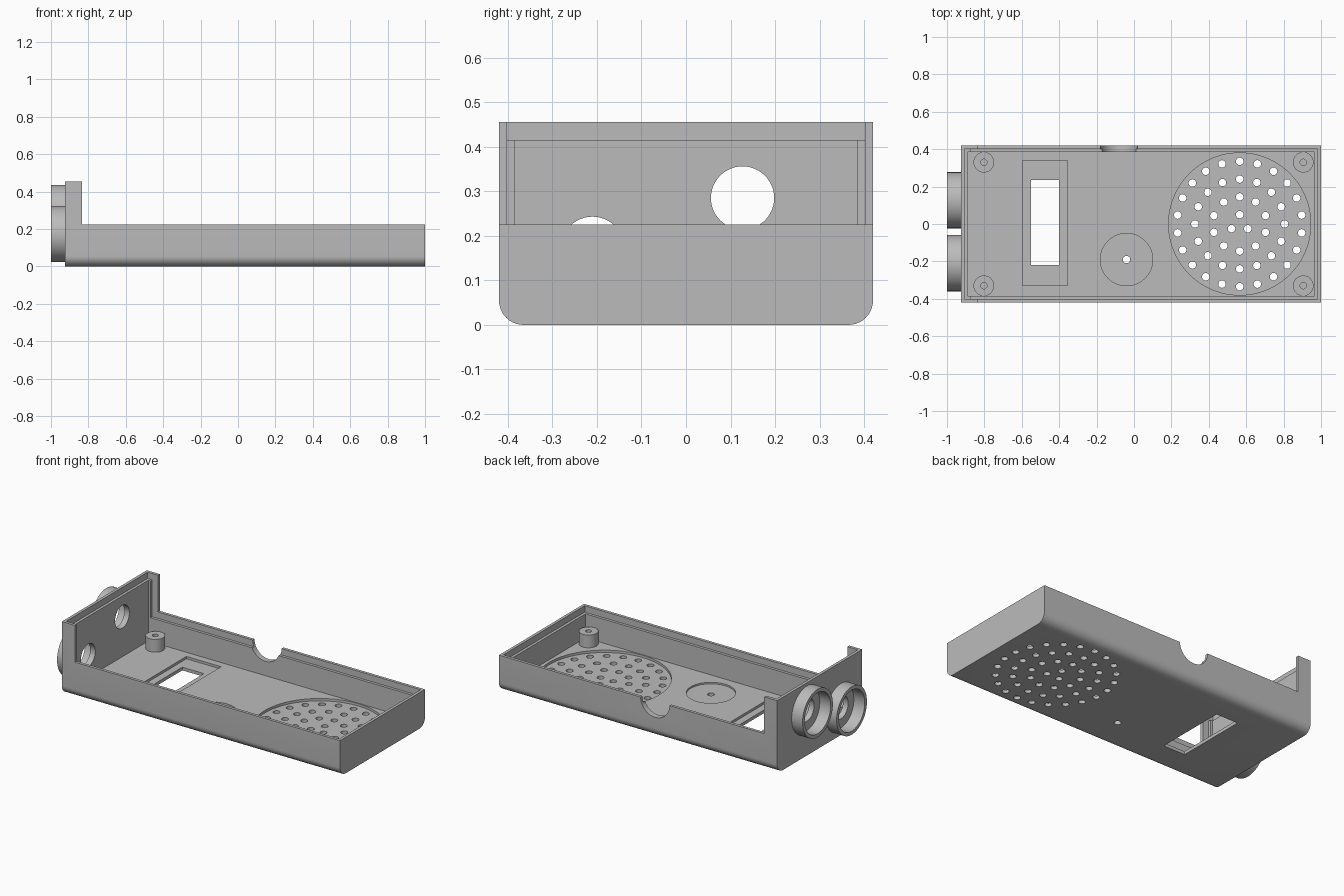
import bpy, bmesh, math
from mathutils import Matrix, Vector

cube = bpy.data.objects.get("Cube")
if cube:
    bpy.data.objects.remove(cube, do_unlink=True)

# One plain grey plastic
GREY = (0.5, 0.5, 0.5, 1)
mat = bpy.data.materials.new("grey_plastic")
mat.use_nodes = True
mat.diffuse_color = GREY
mat.node_tree.nodes["Principled BSDF"].inputs["Base Color"].default_value = GREY


def make(name, bm):
    bmesh.ops.recalc_face_normals(bm, faces=bm.faces[:])
    me = bpy.data.meshes.new(name)
    bm.to_mesh(me)
    bm.free()
    me.materials.append(mat)
    ob = bpy.data.objects.new(name, me)
    bpy.context.collection.objects.link(ob)
    return ob


def box(bm, x, y, z):
    size = (x[1] - x[0], y[1] - y[0], z[1] - z[0])
    mid = Vector((x[0] + x[1], y[0] + y[1], z[0] + z[1])) / 2
    m = Matrix.Translation(mid) @ Matrix.Diagonal((*size, 1))
    return bmesh.ops.create_cube(bm, size=1, matrix=m)["verts"]


def cylinder(bm, center, r, depth, axis="Z", seg=48):
    turn = {"X": Matrix.Rotation(math.pi / 2, 4, "Y"),
            "Y": Matrix.Rotation(math.pi / 2, 4, "X"), "Z": Matrix()}[axis]
    bmesh.ops.create_cone(bm, cap_ends=True, segments=seg, radius1=r, radius2=r,
                          depth=depth, matrix=Matrix.Translation(center) @ turn)


def lathe(name, profile, matrix, seg=48):
    """Closed (radius, height) profile turned about z, then placed."""
    bm = bmesh.new()
    rings = [[bm.verts.new((r * math.cos(2 * math.pi * i / seg),
                            r * math.sin(2 * math.pi * i / seg), h))
              for i in range(seg)] for r, h in profile]
    for a, b in zip(rings, rings[1:] + rings[:1]):
        for i in range(seg):
            j = (i + 1) % seg
            bm.faces.new((a[i], a[j], b[j], b[i]))
    bm.transform(matrix)
    return make(name, bm)


def cut(target, bm):
    cutter = make("cutter", bm)
    cutter.hide_render = True
    mod = target.modifiers.new("cut", "BOOLEAN")
    mod.operation, mod.solver, mod.object = "DIFFERENCE", "EXACT", cutter
    bpy.context.view_layer.objects.active = target
    bpy.ops.object.modifier_apply(modifier=mod.name)
    bpy.data.objects.remove(cutter, do_unlink=True)


LEFT, RIGHT, HALF = -0.925, 1.0, 0.42    # outer extents
LOW, HIGH, FLOOR = 0.225, 0.455, 0.035   # wall tops and floor level
RETURN = -0.835                          # end of the tall wall's side returns
LIP, WALL, STEP, TOP = 0.018, 0.035, 0.04, 0.7

# Outer block with rounded long bottom edges
bm = bmesh.new()
box(bm, (LEFT, RIGHT), (-HALF, HALF), (0, HIGH))
long_edges = [e for e in bm.edges if all(v.co.z < 0.01 for v in e.verts)
              and abs(e.verts[0].co.x - e.verts[1].co.x) > 1]
bmesh.ops.bevel(bm, geom=long_edges, offset=0.055, segments=10, profile=0.5,
                affect="EDGES")
case = make("case_shell", bm)

# Lower the walls beyond the tall end
bm = bmesh.new()
box(bm, (RETURN, 1.2), (-0.6, 0.6), (LOW, TOP))
cut(case, bm)

# Inner cavity
bm = bmesh.new()
box(bm, (LEFT + WALL, RIGHT - WALL), (WALL - HALF, HALF - WALL), (FLOOR, TOP))
cut(case, bm)

# Stepped lip following the rim
inner_y = (LIP - HALF, HALF - LIP)
for x, z in (((RETURN - STEP, RIGHT - LIP), LOW - STEP),
             ((LEFT + LIP, RETURN + 0.05), HIGH - STEP)):
    bm = bmesh.new()
    box(bm, x, inner_y, (z, TOP))
    cut(case, bm)

# Shallow floor pockets: speaker, button and display
SPEAKER, BUTTON = Vector((0.565, 0, 0)), Vector((-0.04, -0.19, 0))
up = Vector((0, 0, FLOOR))
bm = bmesh.new()
cylinder(bm, SPEAKER + up, 0.38, 0.03, seg=96)
cylinder(bm, BUTTON + up, 0.14, 0.02, seg=64)
box(bm, (-0.595, -0.355), (-0.33, 0.34), (FLOOR - 0.015, FLOOR + 0.015))
cut(case, bm)

# Through openings: speaker grille rings, button hole and display window
bm = bmesh.new()
for count, radius in ((22, 0.335), (16, 0.24), (10, 0.145), (3, 0.05)):
    for i in range(count):
        a = math.pi / 2 + 2 * math.pi * i / count
        cylinder(bm, SPEAKER + Vector((math.cos(a), math.sin(a), 0)) * radius,
                 0.02, 0.3, seg=20)
cylinder(bm, BUTTON, 0.02, 0.3, seg=20)
box(bm, (-0.55, -0.40), (-0.22, 0.235), (-0.1, 0.1))
cut(case, bm)

# Cable notch in the back wall and sensor holes in the tall end
SENSORS = {"left": (0.127, 0.285), "right": (-0.21, 0.172)}
bm = bmesh.new()
cylinder(bm, (-0.08, 0.42, LOW), 0.1, 0.14, "Y", 64)
for y, z in SENSORS.values():
    cylinder(bm, (LEFT, y, z), 0.071, 0.15, "X")
cut(case, bm)
parts = [case]

# Sensor collars outside the tall end
for side, (y, z) in SENSORS.items():
    place = Matrix.Translation((-1, y, z)) @ Matrix.Rotation(math.pi / 2, 4, "Y")
    parts.append(lathe(side + "_sensor_collar",
                       [(0.128, 0), (0.15, 0), (0.15, 0.08), (0.128, 0.08)], place, 64))

# Screw posts in the four corners
for end, x in (("tall_end", -0.803), ("low_end", 0.905)):
    for side, y in (("front", -0.33), ("back", 0.33)):
        parts.append(lathe(f"{end}_{side}_screw_post",
                           [(0.017, 0.03), (0.055, 0.03), (0.055, 0.115), (0.017, 0.115)],
                           Matrix.Translation((x, y, 0)), 40))

# Smooth curved walls, keep hard edges
bpy.ops.object.select_all(action="DESELECT")
for ob in parts:
    ob.select_set(True)
bpy.context.view_layer.objects.active = case
bpy.ops.object.shade_smooth_by_angle(angle=math.radians(30))
